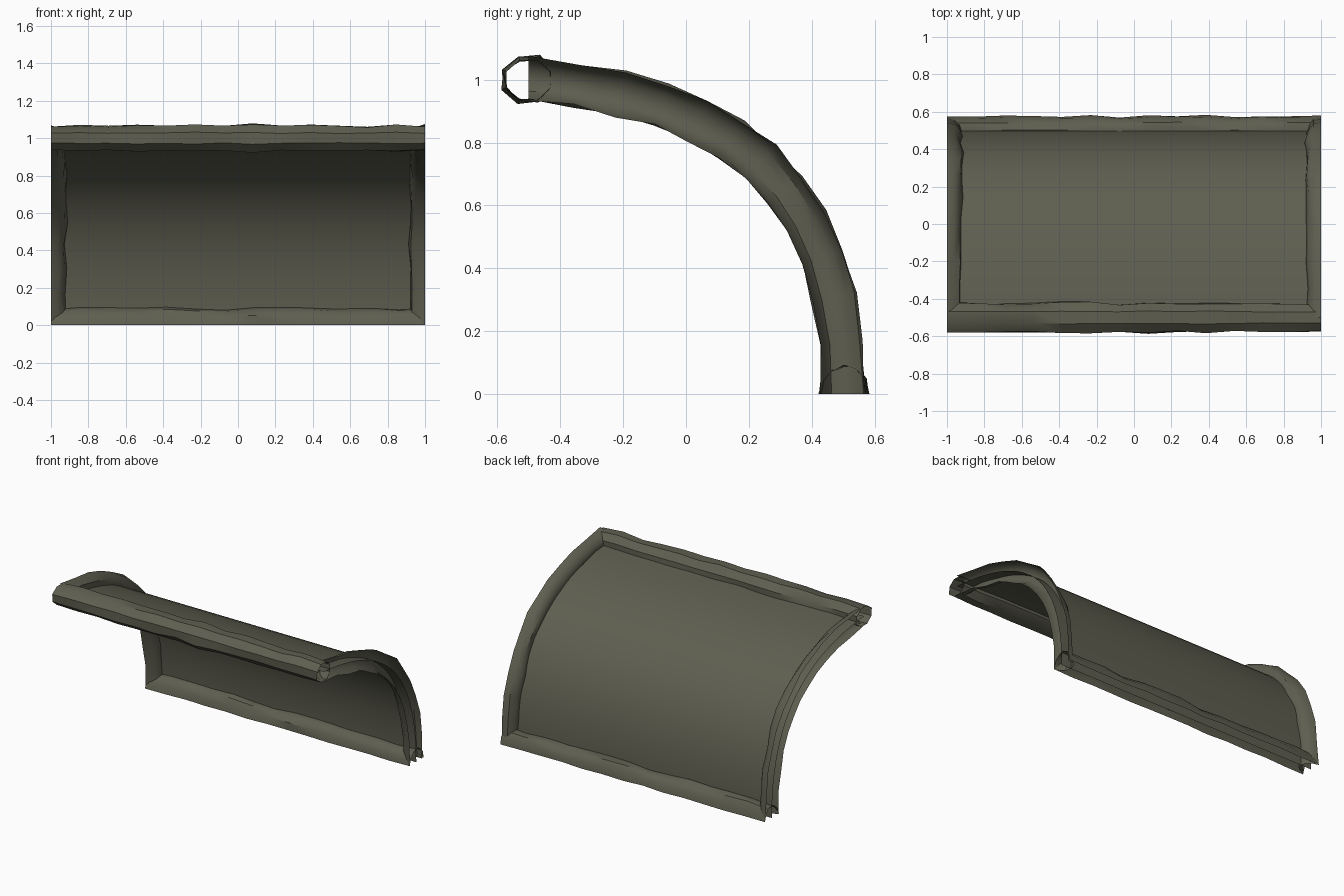
import bpy, bmesh, math, random
from mathutils import Vector

if "Cube" in bpy.data.objects:
    bpy.data.objects.remove(bpy.data.objects["Cube"])

random.seed(7)
mat = bpy.data.materials.new("olive_grey")
mat.diffuse_color = (0.112, 0.112, 0.08, 1)
mat.use_nodes = True
mat.node_tree.nodes["Principled BSDF"].inputs["Base Color"].default_value = mat.diffuse_color
X, Y, Z = Vector((1, 0, 0)), Vector((0, 1, 0)), Vector((0, 0, 1))


def finish(name, bm, angle):
    me = bpy.data.meshes.new(name)
    bm.to_mesh(me)
    bm.free()
    me.materials.append(mat)
    ob = bpy.data.objects.new(name, me)
    bpy.context.collection.objects.link(ob)
    bpy.ops.object.select_all(action='DESELECT')
    ob.select_set(True)
    bpy.context.view_layer.objects.active = ob
    bpy.ops.object.shade_smooth_by_angle(angle=math.radians(angle))


# Side profile of the panel: a curve bulging more than a quarter circle
P = [Vector((0, -0.5, 1)), Vector((0, 0.13, 0.95)),
     Vector((0, 0.5, 0.68)), Vector((0, 0.5, 0))]


def curve(t):
    s = 1 - t
    return P[0] * s**3 + P[1] * 3 * s * s * t + P[2] * 3 * s * t * t + P[3] * t**3


def outward(t):
    a = math.pi / 2 * t
    n = X.cross(curve(min(t + .01, 1)) - curve(max(t - .01, 0))).normalized()
    n = n if n.y + n.z > 0 else -n
    # Keep the end rings vertical and horizontal
    if t in (0, 1):
        n = Vector((0, round(math.sin(a)), round(math.cos(a))))
    return n


def lumpy_tube(name, stations, span, sides, ru, rv, turn=0):
    """Sweep an uneven open-ended tube; stations hold centre, u and v axes."""
    bm = bmesh.new()
    n = sides if span > 6 else sides + 1
    rings = []
    for c, u, v in stations:
        su, sv = random.uniform(.93, 1.07), random.uniform(.9, 1.1)
        ring = []
        for k in range(n):
            a = span * k / sides + turn
            j = random.uniform(.92, 1.08)
            ring.append(bm.verts.new(c + u * (math.cos(a) * ru * su * j)
                                     + v * (math.sin(a) * rv * sv * j)))
        rings.append(ring)
    for i in range(len(rings) - 1):
        mid = (stations[i][0] + stations[i + 1][0]) / 2
        for k in range(sides):
            m = (k + 1) % n
            f = bm.faces.new((rings[i][k], rings[i][m], rings[i + 1][m], rings[i + 1][k]))
            f.normal_update()
            if f.normal.dot(f.calc_center_median() - mid) < 0:
                f.normal_flip()
    finish(name, bm, 35)


# Curved panel
bm = bmesh.new()
N = 24
rows = [[bm.verts.new(curve(i / N) + X * s) for s in (-1, 1)] for i in range(N + 1)]
for a, b in zip(rows, rows[1:]):
    bm.faces.new((a[0], b[0], b[1], a[1]))
bm.normal_update()
for f in bm.faces:
    if f.normal.y + f.normal.z < 0:
        f.normal_flip()
finish("curved_panel", bm, 40)

# Half-round side ribs along the curve, open on the outer side
for side, label in ((-1, "left"), (1, "right")):
    st = [(curve(i / 12) + X * side, outward(i / 12), X * -side) for i in range(13)]
    lumpy_tube(label + "_rib", st, math.pi, 6, 0.069, 0.08)

# Full tube along the upper front edge, half tube along the ground edge
xs = [-1 + 2 * i / 13 for i in range(14)]
lumpy_tube("top_rail", [(Vector((x, -0.5, 1)), Y, Z) for x in xs],
           2 * math.pi, 8, 0.083, 0.073, math.pi / 8)
lumpy_tube("bottom_rail", [(Vector((x, 0.502, 0)), Y, Z) for x in xs],
           math.pi, 6, 0.077, 0.092)
